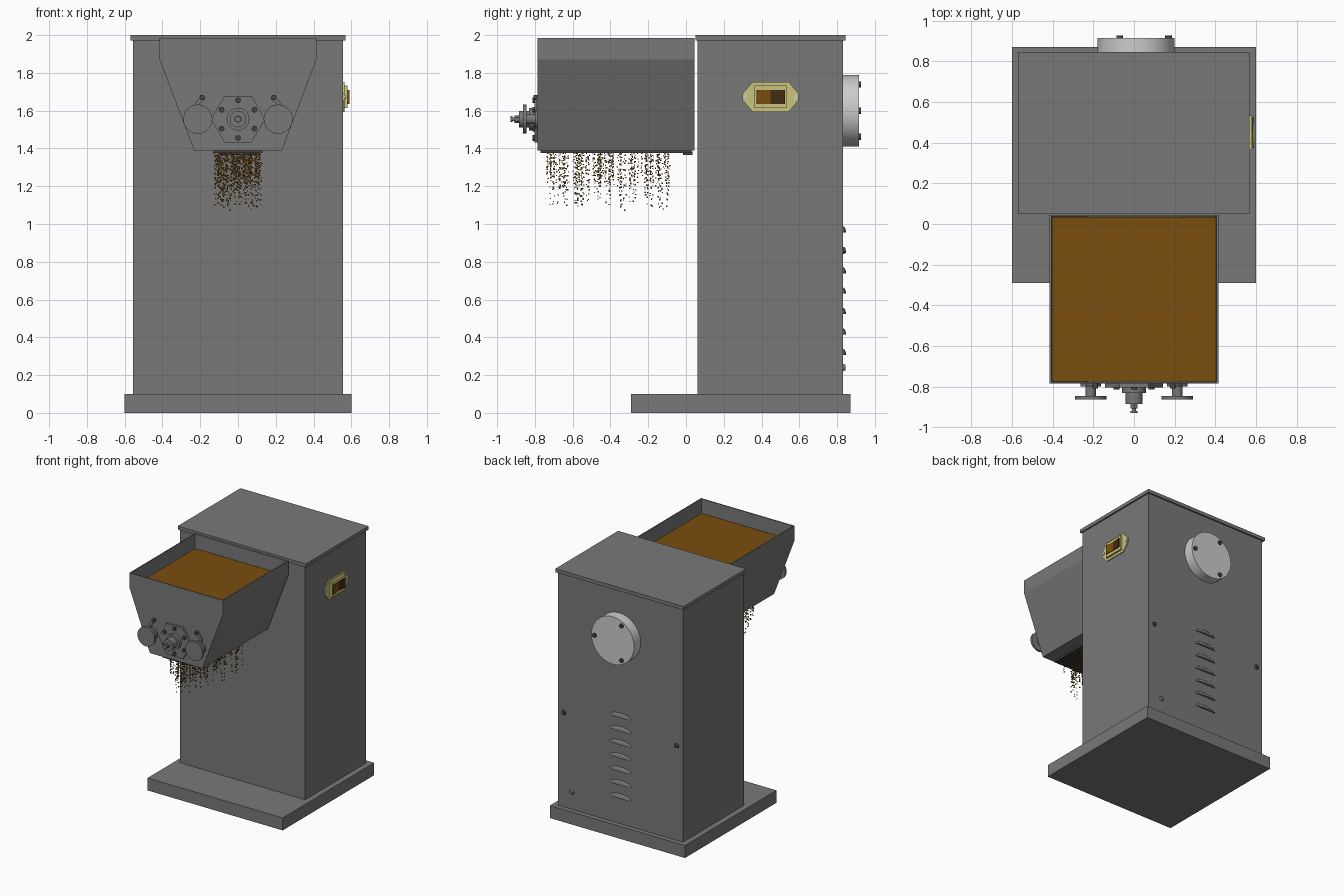
import bpy, bmesh, math, random
from mathutils import Matrix, Vector

random.seed(4)
cube = bpy.data.objects.get("Cube")
if cube:
    bpy.data.objects.remove(cube, do_unlink=True)


def material(name, r, g, b):
    m = bpy.data.materials.new(name)
    m.use_nodes = True
    m.diffuse_color = (r, g, b, 1)
    m.node_tree.nodes["Principled BSDF"].inputs["Base Color"].default_value = (r, g, b, 1)
    return m


STEEL = material("steel grey", 0.19, 0.19, 0.19)
DARK = material("dark grey", 0.06, 0.06, 0.06)
PALE = material("pale metal", 0.6, 0.6, 0.6)
CREAM = material("cream yellow", 0.58, 0.55, 0.21)
BROWN = material("grain brown", 0.19, 0.075, 0.004)
DEEP = material("deep brown", 0.05, 0.025, 0.006)


def finish(name, bm, mat, smooth=False):
    bmesh.ops.recalc_face_normals(bm, faces=bm.faces)
    me = bpy.data.meshes.new(name)
    bm.to_mesh(me)
    bm.free()
    me.materials.append(mat)
    ob = bpy.data.objects.new(name, me)
    bpy.context.collection.objects.link(ob)
    if smooth:
        bpy.ops.object.select_all(action='DESELECT')
        ob.select_set(True)
        bpy.context.view_layer.objects.active = ob
        bpy.ops.object.shade_smooth_by_angle(angle=math.radians(35))
    return ob


def add_box(bm, lo, hi):
    lo, hi = Vector(lo), Vector(hi)
    mat = Matrix.Translation((lo + hi) / 2) @ Matrix.Diagonal((*(hi - lo), 1))
    bmesh.ops.create_cube(bm, size=1, matrix=mat)


def box(name, lo, hi, mat):
    bm = bmesh.new()
    add_box(bm, lo, hi)
    return finish(name, bm, mat)


def rod(name, x, z, y0, y1, r, mat, r2=None, sides=32):
    """Round part lying along y; r is the radius at y0, r2 at y1."""
    bm = bmesh.new()
    m = Matrix.Translation((x, (y0 + y1) / 2, z)) @ Matrix.Rotation(-math.pi / 2, 4, 'X')
    bmesh.ops.create_cone(bm, cap_ends=True, segments=sides, radius1=r,
                          radius2=r if r2 is None else r2, depth=y1 - y0, matrix=m)
    return finish(name, bm, mat, sides > 8)


def prism(name, pts, axis, a, b, mat):
    """Extrude an outline along x or y."""
    bm = bmesh.new()
    place = (lambda u, v: (a, u, v)) if axis == 'x' else (lambda u, v: (u, a, v))
    face = bm.faces.new([bm.verts.new(place(u, v)) for u, v in pts])
    out = bmesh.ops.extrude_face_region(bm, geom=[face])
    step = Vector((b - a, 0, 0)) if axis == 'x' else Vector((0, b - a, 0))
    bmesh.ops.translate(bm, vec=step, verts=[v for v in out["geom"] if isinstance(v, bmesh.types.BMVert)])
    return finish(name, bm, mat)


# Cabinet
box("base", (-0.6, -0.29, 0), (0.6, 0.87, 0.1), STEEL)
box("cabinet", (-0.555, 0.06, 0.1), (0.555, 0.832, 1.975), STEEL)
box("lid", (-0.57, 0.05, 1.972), (0.568, 0.845, 2), STEEL)

# Hopper: tapered trough, open at the top
half = [(0.415, 1.985), (0.415, 1.87), (0.233, 1.39)]
hopper = prism("hopper", half + [(-x, z) for x, z in reversed(half)], 'y', -0.785, 0.045, STEEL)
bm = bmesh.new()
bm.from_mesh(hopper.data)
bmesh.ops.delete(bm, geom=[f for f in bm.faces if f.normal.z > 0.9], context='FACES')
bm.to_mesh(hopper.data)
bm.free()
wall = hopper.modifiers.new("wall", 'SOLIDIFY')
wall.thickness = 0.012
wall.offset = -1
box("grain_fill", (-0.404, -0.774, 1.845), (0.404, 0.034, 1.87), BROWN)

# Sieve under the hopper
bm = bmesh.new()
add_box(bm, (-0.13, -0.77, 1.382), (0.13, 0.03, 1.392))
for i in range(27):
    y = -0.77 + i * 0.03
    add_box(bm, (-0.13, y, 1.376), (0.13, y + 0.01, 1.383))
for i in range(10):
    x = -0.13 + i * 0.028
    add_box(bm, (x, -0.77, 1.377), (x + 0.008, 0.03, 1.383))
finish("sieve", bm, DARK)
box("sieve_catch", (-0.1, -0.015, 1.364), (0.1, 0.035, 1.384), DARK)

# Falling grains in loose vertical strands, thinning downwards
bm = bmesh.new()
for i in range(110):
    x, y = random.uniform(-0.127, 0.127), random.uniform(-0.735, -0.085)
    length = random.uniform(0.1, 0.31)
    for k in range(9):
        z = 1.375 - length * (k + random.random()) / 9
        s = random.uniform(0.0025, 0.004)
        c = Vector((x + random.uniform(-.004, .004), y + random.uniform(-.004, .004), z))
        add_box(bm, c - Vector((s, s, s)), c + Vector((s, s, s)))
finish("falling_grains", bm, BROWN)

# Drive hub on the hopper front
HUB = 1.555
hexagon = [(0.143 * math.cos(k * math.pi / 3), HUB + 0.143 * math.sin(k * math.pi / 3)) for k in range(6)]
prism("hub_plate", hexagon, 'y', -0.803, -0.785, STEEL)
for k in range(6):
    a = math.pi / 6 + k * math.pi / 3
    rod("hub_bolt", 0.1 * math.cos(a), HUB + 0.1 * math.sin(a), -0.813, -0.8, 0.015, DARK, sides=12)
rod("hub_collar", 0, HUB, -0.83, -0.8, 0.06, STEEL)
rod("hub_barrel", 0, HUB, -0.885, -0.8, 0.043, STEEL)
rod("hub_spindle", 0, HUB, -0.925, -0.88, 0.01, STEEL, sides=16)
rod("hub_nut", 0, HUB, -0.908, -0.883, 0.02, STEEL, sides=6)
rod("hub_tip", 0, HUB, -0.928, -0.918, 0.016, STEEL, sides=16)

# Adjusting knobs with curved guide arms, one on each side
for s in (-1, 1):
    x = s * 0.213
    rod("knob_foot", x, HUB, -0.8, -0.785, 0.05, STEEL)
    rod("knob_stem", x, HUB, -0.85, -0.79, 0.026, STEEL)
    rod("knob_disc", x, HUB, -0.862, -0.845, 0.077, STEEL, sides=48)
    arc = [(0.235, 1.6), (0.232, 1.63), (0.216, 1.655), (0.19, 1.677)]
    inner = [(u - 0.018, v - 0.012) for u, v in reversed(arc)]
    prism("guide_arm", [(s * u, v) for u, v in arc + inner], 'y', -0.795, -0.785, STEEL)
    rod("guide_pin", s * 0.19, 1.67, -0.808, -0.785, 0.014, DARK, sides=16)

# Round cover on the back with three bolts
rod("back_cover", 0.01, 1.6, 0.83, 0.915, 0.19, PALE, sides=64)
for k in range(3):
    a = k * math.tau / 3
    rod("cover_bolt", 0.01 + 0.16 * math.cos(a), 1.6 + 0.16 * math.sin(a), 0.91, 0.926, 0.017, DARK, sides=12)

# Louvres: half-domes open underneath
for i in range(7):
    bm = bmesh.new()
    m = Matrix.Translation((0, 0.83, 0.955 - i * 0.108)) @ Matrix.Diagonal((0.095, 0.017, 0.033, 1))
    bmesh.ops.create_uvsphere(bm, u_segments=24, v_segments=12, radius=1, matrix=m)
    bmesh.ops.bisect_plane(bm, geom=bm.verts[:] + bm.edges[:] + bm.faces[:],
                           plane_co=m.translation, plane_no=(0, 0, -1), clear_outer=True)
    bmesh.ops.holes_fill(bm, edges=[e for e in bm.edges if e.is_boundary])
    finish("louvre", bm, STEEL, True)

# Panel screws
for x, z, mat in ((0.5, 0.86, DARK), (-0.5, 0.86, DARK), (0.43, 0.24, STEEL)):
    rod("panel_screw", x, z, 0.83, 0.845, 0.02, mat, 0.014, sides=16)

# Power switch on the +x side
SY, SZ = 0.448, 1.673
corner = [(0.148, 0.018), (0.095, 0.08)]
right = corner + [(-u, v) for u, v in reversed(corner)]
outline = right + [(-u, -v) for u, v in right]
prism("switch_plate", [(SY + u, SZ + v) for u, v in outline], 'x', 0.553, 0.563, CREAM)
box("switch_frame", (0.56, SY - 0.085, SZ - 0.06), (0.58, SY + 0.085, SZ + 0.06), CREAM)
for s, mat in ((-1, BROWN), (1, DEEP)):
    rocker = [(0, -0.037), (s * 0.075, -0.037), (s * 0.075, 0.037), (0, 0.037)]
    half_rocker = prism("rocker_half", [(SY + u, SZ + v) for u, v in rocker], 'x', 0.575, 0.583, mat)
    for v in half_rocker.data.vertices:
        if v.co.x > 0.58 and abs(v.co.y - SY) > 0.05:
            v.co.x += 0.006
    bm = bmesh.new()
    m = Matrix.Translation((0.563, SY + s * 0.132, SZ)) @ Matrix.Rotation(math.pi / 2, 4, 'Y')
    bmesh.ops.create_cone(bm, cap_ends=True, segments=16, radius1=0.011, radius2=0.011, depth=0.01, matrix=m)
    finish("switch_screw", bm, PALE, True)
